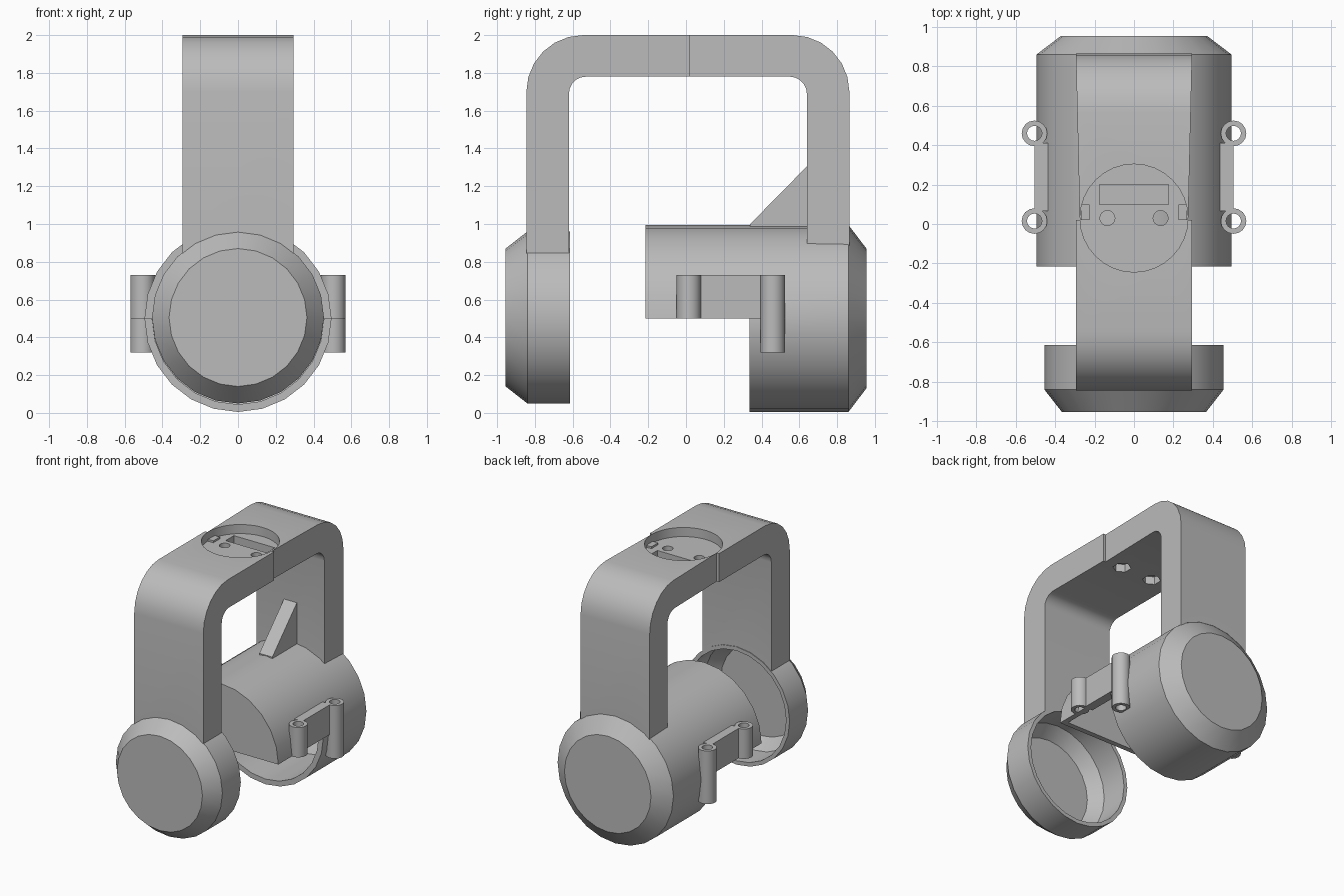
import bpy, bmesh, math
from mathutils import Matrix, Vector

if "Cube" in bpy.data.objects:
    bpy.data.objects.remove(bpy.data.objects["Cube"])

grey = bpy.data.materials.new("plain_grey")
grey.use_nodes = True
COLOUR = (0.5, 0.5, 0.5, 1)
grey.diffuse_color = COLOUR
grey.node_tree.nodes["Principled BSDF"].inputs["Base Color"].default_value = COLOUR


def finish(bm, name):
    bmesh.ops.recalc_face_normals(bm, faces=bm.faces)
    mesh = bpy.data.meshes.new(name)
    bm.to_mesh(mesh)
    bm.free()
    mesh.materials.append(grey)
    ob = bpy.data.objects.new(name, mesh)
    bpy.context.collection.objects.link(ob)
    return ob


def lathe(name, profile, z, steps=24):
    """Solid of revolution about a line along y; profile is (radius, y)."""
    bm = bmesh.new()
    rings = [[bm.verts.new((r * math.sin(a), y, z + r * math.cos(a)))
              for a in (math.tau * i / steps for i in range(steps))] for r, y in profile]
    for a, b in zip(rings, rings[1:]):
        for i in range(steps):
            j = (i + 1) % steps
            bm.faces.new((a[i], a[j], b[j], b[i]))
    bm.faces.new(rings[0])
    bm.faces.new(rings[-1])
    return finish(bm, name)


def prism(name, points, half_width):
    """Extrude a (y, z) outline across x; half_width may depend on y."""
    bm = bmesh.new()
    sides = [[bm.verts.new((s * half_width(y), y, z)) for y, z in points] for s in (-1, 1)]
    bm.faces.new(sides[0])
    bm.faces.new(sides[1])
    for i in range(len(points)):
        j = (i + 1) % len(points)
        bm.faces.new((sides[0][i], sides[0][j], sides[1][j], sides[1][i]))
    return finish(bm, name)


def post(name, x, y, low, high, radius, steps=16):
    bm = bmesh.new()
    bmesh.ops.create_cone(bm, cap_ends=True, segments=steps, radius1=radius, radius2=radius,
                          depth=high - low,
                          matrix=Matrix.Translation((x, y, (low + high) / 2)))
    return finish(bm, name)


def box(name, low, high):
    low, high = Vector(low), Vector(high)
    bm = bmesh.new()
    bmesh.ops.create_cube(bm, size=1, matrix=Matrix.Translation((low + high) / 2)
                          @ Matrix.Diagonal((*(high - low), 1)))
    return finish(bm, name)


def cut(ob, *cutters):
    """Subtract the cutters for good, then discard them."""
    bpy.context.view_layer.objects.active = ob
    for cutter in cutters:
        mod = ob.modifiers.new("cut", 'BOOLEAN')
        mod.operation, mod.solver, mod.object = 'DIFFERENCE', 'EXACT', cutter
        bpy.ops.object.modifier_apply(modifier=mod.name)
        bpy.data.objects.remove(cutter)


def smooth(ob):
    bpy.ops.object.select_all(action='DESELECT')
    ob.select_set(True)
    bpy.context.view_layer.objects.active = ob
    bpy.ops.object.shade_smooth_by_angle(angle=math.radians(25))


# Front cup, open towards the back
FRONT_Z, REAR_Z = 0.505, 0.5
cup = lathe("front_cup", [(0.365, -0.955), (0.455, -0.84), (0.455, -0.615)], FRONT_Z)
cut(cup, lathe("cup_hollow", [(0.35, -0.925), (0.425, -0.83), (0.425, -0.5)], FRONT_Z))
smooth(cup)

# Rear housing: hollow barrel whose front part keeps only its upper half
housing = lathe("rear_housing", [(0.495, -0.215), (0.495, 0.86), (0.37, 0.955)], REAR_Z)
cut(housing,
    lathe("housing_hollow", [(0.455, -0.175), (0.455, 0.85), (0.35, 0.92)], REAR_Z),
    box("lower_cutter", (-1, -1, -1), (1, 0.335, REAR_Z)))
smooth(housing)


# Arch made of a straight front half and a tapered rear half
SEAM, TOP, UNDER = 0.02, 2.0, 1.78


def corner(side, edge, top, radius, steps):
    """Rounded corner running from the top to the leg."""
    angles = [math.pi / 2 * i / steps for i in range(steps + 1)]
    return [(edge + side * radius * (math.sin(a) - 1), top + radius * (math.cos(a) - 1))
            for a in angles]


def arch_half(name, side, outer, inner, half_width):
    outline = [(SEAM, TOP)] + corner(side, outer, TOP, 0.3, 6) + [(outer, 0.7), (inner, 0.7)]
    outline += corner(side, inner, UNDER, 0.09, 5)[::-1] + [(SEAM, UNDER)]
    return prism(name, outline, half_width)


front_arch = arch_half("front_arch", -1, -0.845, -0.62, lambda y: 0.295)
rear_arch = arch_half("rear_arch", 1, 0.865, 0.64,
                      lambda y: 0.275 + 0.02 * (y - SEAM) / (0.865 - SEAM))
cut(front_arch, lathe("leg_cutter", [(0.452, -1), (0.452, -0.4)], FRONT_Z))
cut(rear_arch, lathe("leg_cutter", [(0.49, 0.4), (0.49, 1)], REAR_Z))

# Round recess, slot and screw holes at the joint
for half in (front_arch, rear_arch):
    cut(half, post("recess", 0, 0.03, 1.93, 2.1, 0.274, 32),
        box("slot", (-0.175, 0.1, 1.87), (0.175, 0.2, 2.1)))
    for x in (-0.135, 0.135):
        cut(half, post("screw_hole", x, 0.03, 1.7, 2.1, 0.038),
            post("nut_pocket", x, 0.03, 1.7, 1.84, 0.065, 6))
    smooth(half)

# Step around the joint inside the recess
for s, side in ((-1, "right"), (1, "left")):
    xs = sorted((s * 0.225, s * 0.27))
    box(side + "_joint_step", (xs[0], SEAM, 1.92), (xs[1], 0.1, 1.945))

# Gusset between barrel and rear leg
prism("gusset", [(0.34, 0.96), (0.34, 1.0), (0.645, 1.31), (0.645, 0.96)], lambda y: 0.055)

# Screw lugs and flanges on both sides
for s, side in ((-1, "right"), (1, "left")):
    x = s * 0.505
    for place, y, low in (("front", 0.015, 0.5), ("rear", 0.46, 0.32)):
        lug = post(f"{side}_{place}_lug", x, y, low, 0.73, 0.065)
        cut(lug, post("lug_hole", x, y, 0, 1, 0.038))
        smooth(lug)
    xs = sorted((s * 0.435, s * 0.505))
    box(side + "_flange", (xs[0], 0.065, 0.5), (xs[1], 0.41, 0.73))
